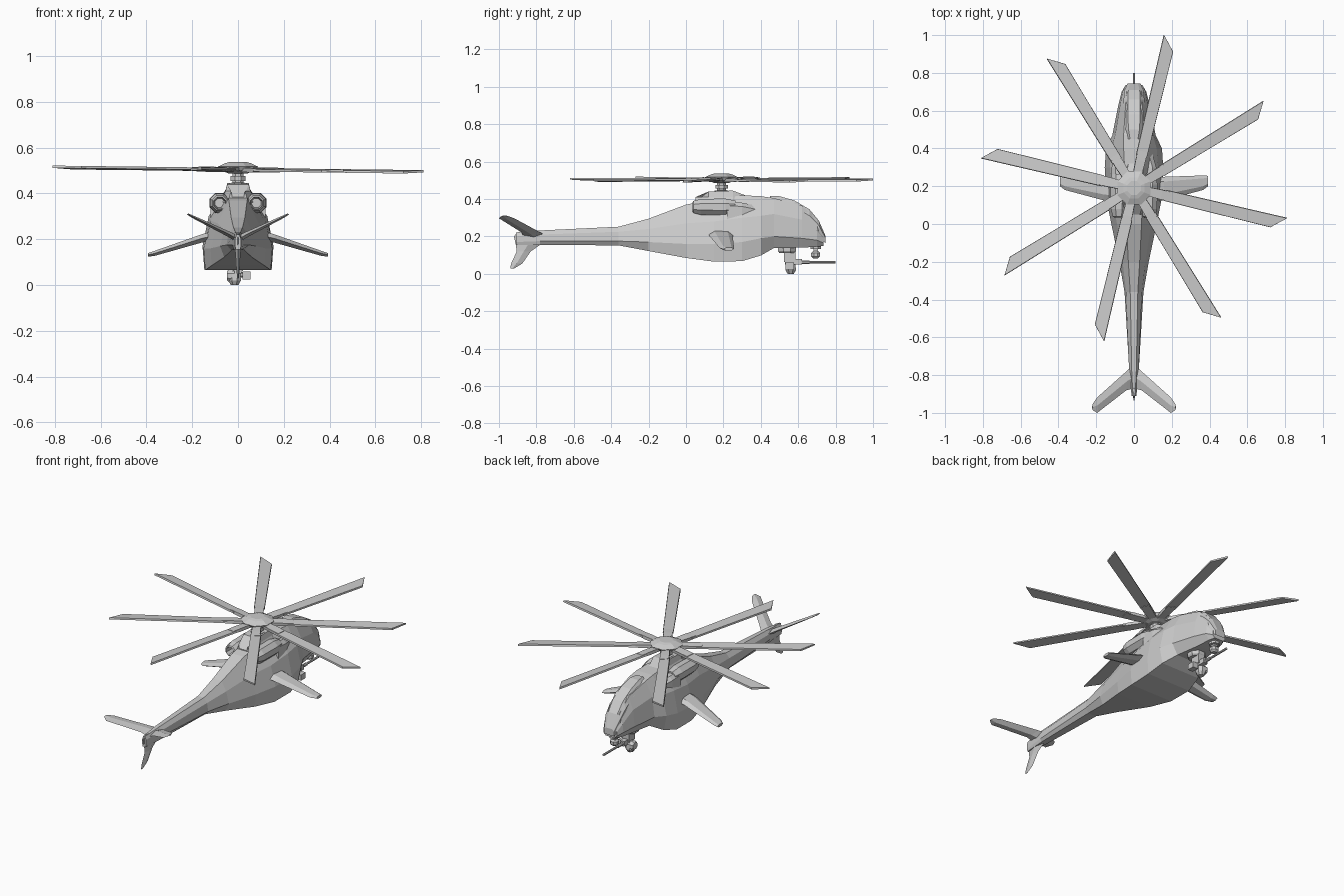
import bpy, bmesh, math
from mathutils import Matrix, Vector


def make(name, verts, faces, matrix=None):
    bm = bmesh.new()
    vs = [bm.verts.new(v) for v in verts]
    for f in faces:
        bm.faces.new([vs[i] for i in f])
    bmesh.ops.recalc_face_normals(bm, faces=bm.faces)
    me = bpy.data.meshes.new(name)
    bm.to_mesh(me)
    bm.free()
    ob = bpy.data.objects.new(name, me)
    bpy.context.collection.objects.link(ob)
    if matrix:
        ob.matrix_world = matrix
    return ob


def loft(name, rings, matrix=None):
    n = len(rings[0])
    verts = [p for r in rings for p in r]
    faces = [list(range(n)), list(range(len(verts) - n, len(verts)))]
    for k in range(len(rings) - 1):
        for i in range(n):
            j = (i + 1) % n
            faces.append([k * n + i, k * n + j, (k + 1) * n + j, (k + 1) * n + i])
    return make(name, verts, faces, matrix)


def section(y, half):
    # mirror a half outline (x, z), listed bottom to top
    return [(x, y, z) for x, z in half] + [(-x, y, z) for x, z in reversed(half)]


def lathe(name, profile, centre, axis='Z', n=8):
    # profile is (distance along axis, radius)
    rings = []
    for h, r in profile:
        ring = []
        for i in range(n):
            a = 2 * math.pi * (i + 0.5) / n
            u, v = r * math.cos(a), r * math.sin(a)
            ring.append({'X': (h, u, v), 'Y': (u, h, v), 'Z': (u, v, h)}[axis])
        rings.append(ring)
    return loft(name, rings, Matrix.Translation(centre))


def box(name, centre, size):
    x, y, z = (s / 2 for s in size)
    rings = [[(-x, -y, h), (x, -y, h), (x, y, h), (-x, y, h)] for h in (-z, z)]
    return loft(name, rings, Matrix.Translation(centre))


# Fuselage: y, then (half width, height) at belly, waist, shoulder, spine
body = [
    (-0.91, .010, .155, .013, .17, .013, .20, .006, .22),
    (-0.78, .018, .155, .025, .175, .025, .21, .012, .232),
    (-0.36, .028, .152, .050, .175, .042, .225, .02, .252),
    (-0.20, .060, .122, .078, .17, .060, .24, .03, .295),
    (0.00, .115, .085, .120, .16, .090, .27, .04, .37),
    (0.15, .143, .065, .150, .16, .118, .28, .045, .40),
    (0.30, .147, .068, .155, .17, .128, .30, .05, .42),
    (0.40, .130, .098, .148, .19, .120, .31, .055, .415),
    (0.47, .080, .138, .115, .20, .100, .32, .055, .405),
    (0.62, .055, .140, .085, .19, .075, .29, .045, .365),
    (0.70, .045, .145, .065, .18, .060, .23, .04, .29),
    (0.735, .030, .150, .045, .165, .045, .19, .03, .205)]
loft("fuselage", [section(s[0], list(zip(s[1::2], s[2::2]))) for s in body])

# Canopy bulge: y, half width, lower edge, top
glass = [(.45, .035, .38, .416), (.50, .048, .34, .415), (.58, .055, .28, .392),
         (.66, .055, .23, .345), (.71, .05, .20, .285), (.745, .034, .165, .205)]
loft("canopy", [section(y, [(w, lo), (w, lo + .7 * (hi - lo)), (.6 * w, hi)])
                for y, w, lo, hi in glass])

# Gearbox housing below the rotor
loft("rotor_pylon", [section(y, [(w * 1.5, .36), (w, .41), (w * .85, hi)])
                     for y, w, hi in [(.05, .03, .385), (.12, .055, .44),
                                      (.25, .055, .445), (.33, .03, .415)]])

for s, side in ((-1, "left"), (1, "right")):
    # Engine pod with open exhaust
    lathe(side + "_engine", [(.09, .022), (.035, .028), (.04, .035), (.08, .046),
                             (.21, .048), (.265, .036)], (s * .08, 0, .358), 'Y')
    # Intake fairing in front of the engine
    loft(side + "_intake", [[(s * x0, y, lo), (s * x1, y, lo), (s * x1, y, hi - .02),
                             (s * (x1 - .02), y, hi), (s * x0, y, hi)]
                            for y, x0, x1, lo, hi in [(.22, .03, .12, .29, .385),
                                                      (.30, .03, .118, .29, .38),
                                                      (.40, .03, .09, .30, .36)]])
    # Drooped stub wing: x, trailing y, leading y, mid height, thickness
    loft(side + "_stub_wing", [[(s * x, a, z), (s * x, a + .25 * (b - a), z + t),
                                (s * x, b - .2 * (b - a), z + t), (s * x, b, z),
                                (s * x, b - .25 * (b - a), z - t),
                                (s * x, a + .3 * (b - a), z - t)]
                               for x, a, b, z, t in [(.08, .115, .25, .222, .022),
                                                     (.16, .125, .25, .203, .018),
                                                     (.365, .18, .257, .138, .011),
                                                     (.392, .20, .255, .132, .008)]])
    # Upper tail fin: x, z, trailing y, leading y
    loft(side + "_tail_fin", [[(s * x, a, z), (s * x - s * t * .6, (a + b) / 2, z + t),
                               (s * x, b, z), (s * x + s * t * .6, (a + b) / 2, z - t)]
                              for x, z, a, b, t in [(.0, .2, -.87, -.74, .012),
                                                    (.04, .222, -.88, -.78, .010),
                                                    (.195, .297, -1.0, -.918, .005),
                                                    (.22, .31, -.985, -.955, .003)]])

# Lower tail fin: z, trailing y, leading y, half thickness
loft("lower_tail_fin", [[(0, a, z), (t, (a + b) / 2, z), (0, b, z), (-t, (a + b) / 2, z)]
                        for z, a, b, t in [(.225, -.90, -.86, .008), (.20, -.92, -.82, .013),
                                           (.155, -.91, -.78, .013), (.12, -.905, -.83, .010),
                                           (.055, -.935, -.875, .006), (.028, -.94, -.92, .003)]])

# Rotor mast and hub
hub = (0, .19, 0)
lathe("mast", [(.42, .04), (.445, .04), (.447, .027), (.51, .027)], hub)
lathe("mast_collar", [(.455, .036), (.475, .036)], hub)
lathe("rotor_hub", [(.487, .045), (.503, .085), (.517, .095), (.532, .06), (.537, .04)], hub)

# Eight swept-tip blades on a slightly tilted disc
tilt = Matrix.Translation((0, .19, .504)) @ Matrix.Rotation(math.radians(.7), 4, 'Y')
outline = [(.17, -.03), (.75, -.038), (.825, .032), (.17, .03)]
for k in range(8):
    m = tilt @ Matrix.Rotation(math.radians(76.8 + 45 * k), 4, 'Z')
    pitch = Matrix.Rotation(math.radians(5), 4, 'X')
    loft(f"rotor_blade_{k + 1}", [[(r, t * .94 if h > 0 else t, h) for r, t in outline]
                                  for h in (-.005, .005)], m @ pitch)
    loft(f"blade_grip_{k + 1}", [[(r, -w, -h), (r, w, -h), (r, w, h), (r, -w, h)]
                                 for r, w, h in [(.05, .022, .009), (.15, .026, .009),
                                                 (.20, .024, .007)]], m @ pitch)

# Chin gun
lathe("gun_mount", [(.112, .045), (.122, .052), (.15, .052)], (0, .54, 0))
box("gun_yoke", (0, .555, .092), (.045, .06, .06))
box("gun_receiver", (0, .575, .065), (.03, .09, .03))
lathe("gun_drum", [(-.048, .022), (-.04, .028), (-.012, .028)], (0, .56, .04), 'X')
box("ammo_box", (.038, .555, .042), (.035, .045, .035))
lathe("gun_pivot", [(-.035, .012), (.05, .012)], (0, .56, .045), 'X')
lathe("gun_swivel", [(0, .018), (.02, .03), (.05, .028), (.07, .012)], (-.015, .56, 0))
lathe("gun_barrel", [(.60, .010), (.66, .010), (.661, .007), (.80, .007)], (0, 0, .063), 'Y')

# Nose sensor
lathe("sensor_mount", [(.132, .03), (.16, .03)], (0, .693, 0))
box("sensor_neck", (0, .693, .125), (.025, .025, .03))
lathe("sensor_ball", [(.083, .014), (.094, .026), (.112, .026), (.122, .014)], (0, .693, 0))
